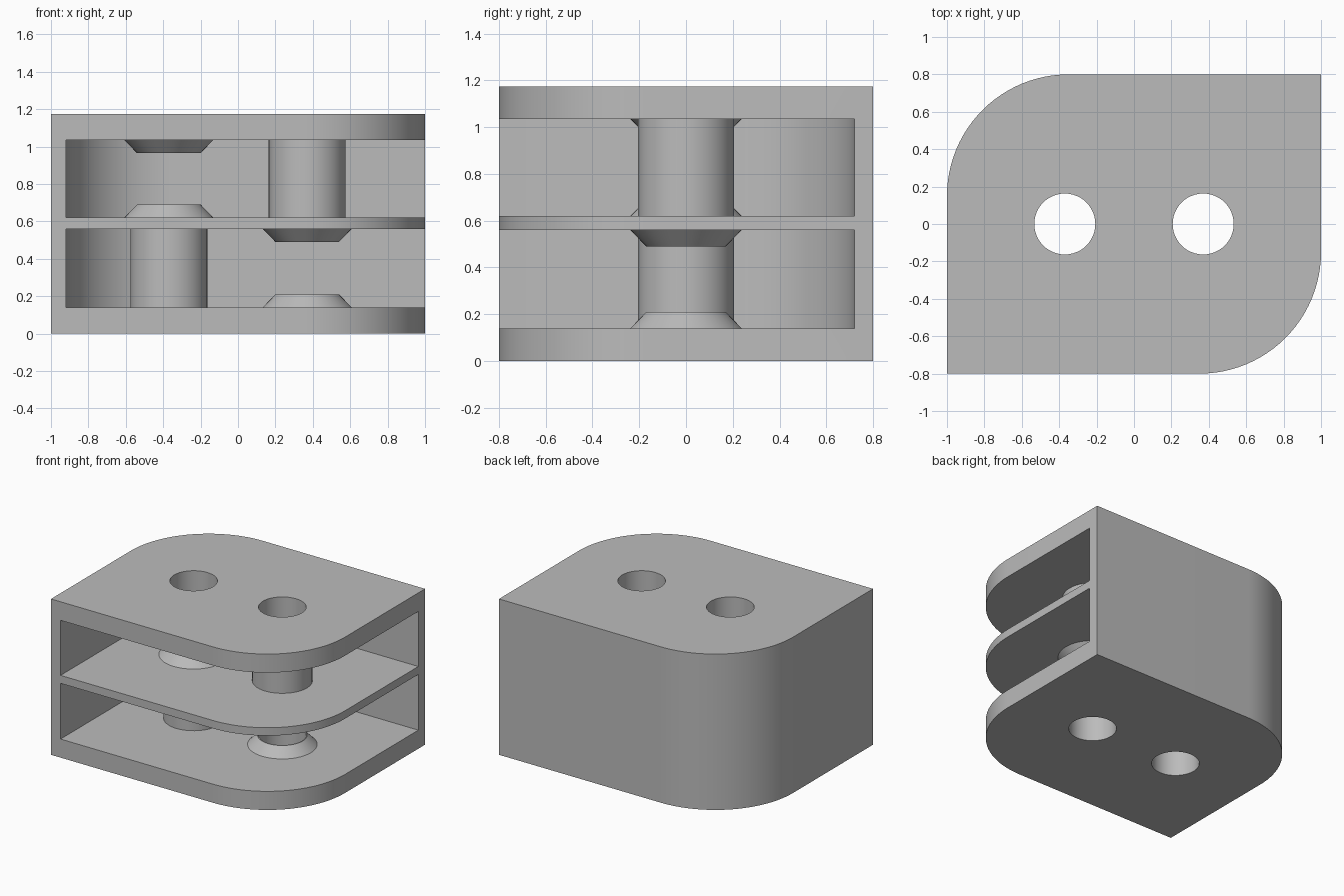
import bpy, bmesh
from math import sin, cos, pi

if "Cube" in bpy.data.objects:
    bpy.data.objects.remove(bpy.data.objects["Cube"], do_unlink=True)

GREY = (0.5, 0.5, 0.5, 1.0)
mat = bpy.data.materials.new("plain grey")
mat.use_nodes = True
mat.diffuse_color = GREY
mat.node_tree.nodes["Principled BSDF"].inputs["Base Color"].default_value = GREY

W, D, H = 1.0, 0.8, 1.175          # half width, half depth, height
R, WALL = 0.65, 0.08               # corner radius, wall thickness
HOLE_X, HOLE_R = 0.37, 0.163
LOWER, UPPER = (0.14, 0.56), (0.62, 1.035)   # cavity floors and ceilings


def make_object(name, bm):
    bmesh.ops.recalc_face_normals(bm, faces=bm.faces)
    mesh = bpy.data.meshes.new(name)
    bm.to_mesh(mesh)
    bm.free()
    mesh.materials.append(mat)
    obj = bpy.data.objects.new(name, mesh)
    bpy.context.collection.objects.link(obj)
    return obj


def activate(obj):
    bpy.ops.object.select_all(action='DESELECT')
    obj.select_set(True)
    bpy.context.view_layer.objects.active = obj


def prism(name, outline, z0, z1):
    bm = bmesh.new()
    face = bm.faces.new([bm.verts.new((x, y, z0)) for x, y in outline])
    top = bmesh.ops.extrude_face_region(bm, geom=[face])
    verts = [v for v in top["geom"] if isinstance(v, bmesh.types.BMVert)]
    bmesh.ops.translate(bm, verts=verts, vec=(0, 0, z1 - z0))
    return make_object(name, bm)


def arc(cx, cy, r, start, steps=24):
    """Quarter circle, clockwise from the start angle."""
    return [(cx + r * cos(start - pi / 2 * i / steps),
             cy + r * sin(start - pi / 2 * i / steps)) for i in range(steps + 1)]


def ring(name, x, profile, steps=48):
    """Lathe a closed (radius, z) profile around a vertical axis."""
    bm = bmesh.new()
    loops = [[bm.verts.new((x + r * cos(2 * pi * i / steps), r * sin(2 * pi * i / steps), z))
              for r, z in profile] for i in range(steps)]
    n = len(profile)
    for i in range(steps):
        a, b = loops[i], loops[(i + 1) % steps]
        for j in range(n):
            k = (j + 1) % n
            bm.faces.new((a[j], b[j], b[k], a[k]))
    obj = make_object(name, bm)
    activate(obj)
    bpy.ops.object.shade_smooth_by_angle()
    return obj


# Housing: block with two opposite rounded corners
outline = ([(-W, -D)] + arc(R - W, D - R, R, pi) + [(W, D)]
           + arc(W - R, R - D, R, 0))
housing = prism("housing", outline, 0, H)

# Cutters: two cavities open to the front and one side, and two through holes
cavity = [(WALL - W, -2)] + arc(R - W, D - R, R - WALL, pi) + [(2, D - WALL), (2, -2)]
cutters = [prism("cavity_cutter", cavity, *level) for level in (LOWER, UPPER)]
for x in (-HOLE_X, HOLE_X):
    circle = [(x + HOLE_R * cos(2 * pi * i / 48), HOLE_R * sin(2 * pi * i / 48))
              for i in range(48)]
    cutters.append(prism("hole_cutter", circle, -1, H + 1))

activate(housing)
for cutter in cutters:
    mod = housing.modifiers.new("cut", 'BOOLEAN')
    mod.operation = 'DIFFERENCE'
    mod.solver = 'EXACT'
    mod.object = cutter
    bpy.ops.object.modifier_apply(modifier=mod.name)
    bpy.data.objects.remove(cutter, do_unlink=True)
bpy.ops.object.shade_smooth_by_angle()

# Each level has one hollow post and a facing pair of conical bosses
POST_R, CONE_R, TIP_R, CONE_H = 0.206, 0.238, 0.17, 0.07
for level, post_x, (z0, z1) in (("lower", -HOLE_X, LOWER), ("upper", HOLE_X, UPPER)):
    ring(level + "_post", post_x,
         [(HOLE_R, z0), (POST_R, z0), (POST_R, z1), (HOLE_R, z1)])
    for place, z, up in (("floor", z0, CONE_H), ("ceiling", z1, -CONE_H)):
        ring(f"{level}_{place}_boss", -post_x,
             [(HOLE_R, z), (CONE_R, z), (TIP_R, z + up), (HOLE_R, z + up)])
